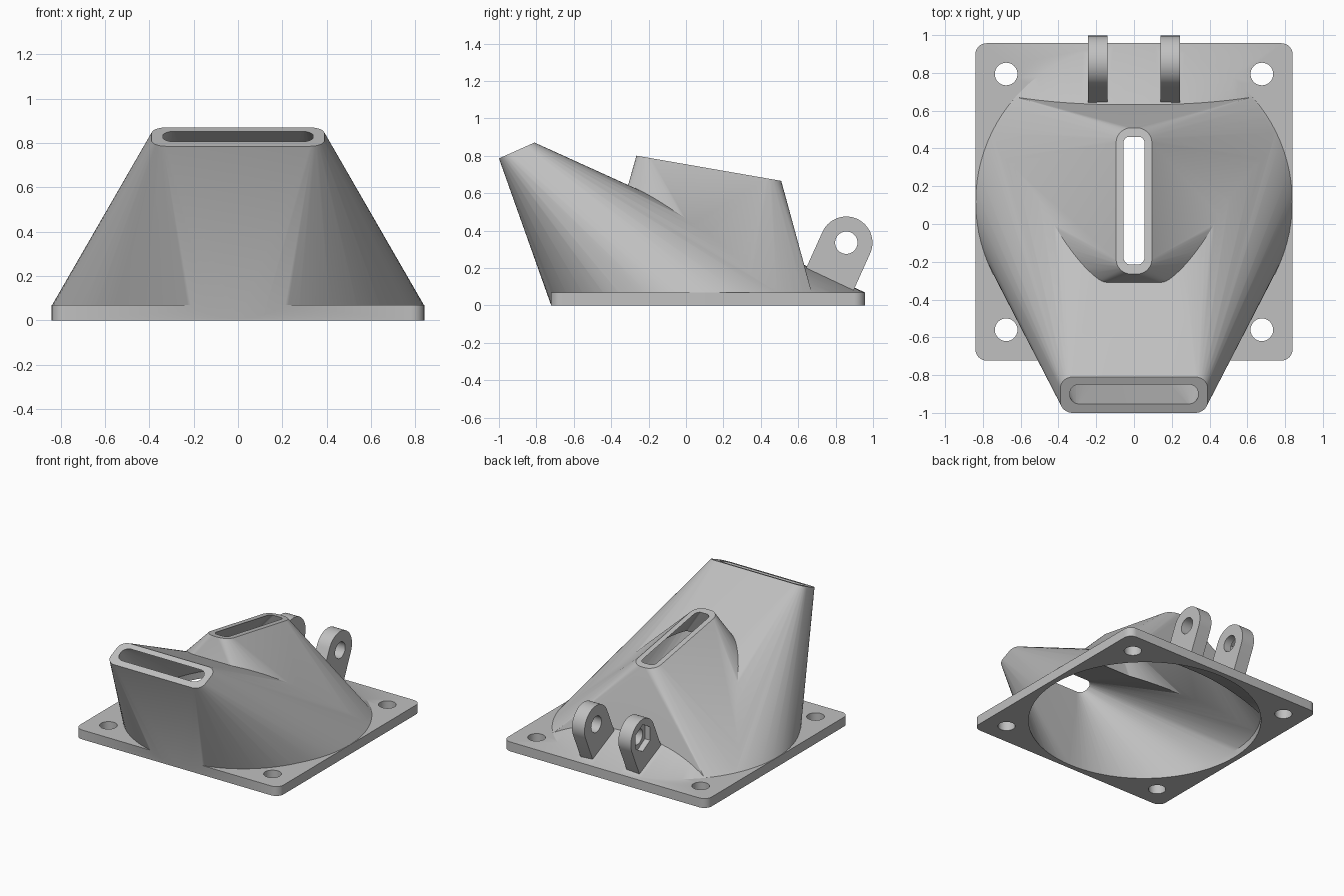
import bpy, bmesh
from math import sin, cos, pi, radians
from mathutils import Vector

cube = bpy.data.objects.get("Cube")
if cube:
    bpy.data.objects.remove(cube, do_unlink=True)

grey = bpy.data.materials.new("plain_grey")
grey.use_nodes = True
colour = (0.53, 0.53, 0.53, 1)
grey.diffuse_color = colour
grey.node_tree.nodes["Principled BSDF"].inputs["Base Color"].default_value = colour

MID_Y = 0.117          # centre of the plate and the round opening
PLATE = 0.07           # plate thickness


def hull(name, points):
    """Solid convex part wrapped around a set of points."""
    bm = bmesh.new()
    for p in points:
        bm.verts.new(p)
    bmesh.ops.remove_doubles(bm, verts=bm.verts, dist=0.0005)
    bmesh.ops.convex_hull(bm, input=bm.verts)
    loose = [v for v in bm.verts if not v.link_faces]
    bmesh.ops.delete(bm, geom=loose, context="VERTS")
    bmesh.ops.dissolve_limit(bm, angle_limit=radians(0.1), verts=bm.verts, edges=bm.edges)
    bmesh.ops.recalc_face_normals(bm, faces=bm.faces)
    mesh = bpy.data.meshes.new(name)
    bm.to_mesh(mesh)
    bm.free()
    mesh.materials.append(grey)
    obj = bpy.data.objects.new(name, mesh)
    bpy.context.collection.objects.link(obj)
    return obj


def rounded(hu, hv, r, steps=8):
    """Outline of a rounded rectangle as (u, v) pairs."""
    out = []
    for k, (su, sv) in enumerate([(1, 1), (-1, 1), (-1, -1), (1, -1)]):
        for i in range(steps + 1):
            a = (k + i / steps) * pi / 2
            out.append((su * (hu - r) + r * cos(a), sv * (hv - r) + r * sin(a)))
    return out


def slot(centre, direction, hu, hv, r, lift=0.0):
    """Rounded slot in a tilted plane, optionally lifted along its normal."""
    d = Vector(direction).normalized()
    n = Vector((1, 0, 0)).cross(d)
    return [Vector(centre) + Vector((u, 0, 0)) + d * v + n * lift
            for u, v in rounded(hu, hv, r)]


def disc(r, z0, z1, low=-2, high=2, sides=96):
    """Round base with its front and back limited to a strip."""
    pts = []
    for i in range(sides):
        a = 2 * pi * i / sides
        y = MID_Y + r * sin(a)
        if low <= y <= high:
            pts += [(r * cos(a), y, z) for z in (z0, z1)]
    for y in (low, high):
        if abs(y - MID_Y) < r:
            x = (r * r - (y - MID_Y) ** 2) ** 0.5
            pts += [(s * x, y, z) for s in (-1, 1) for z in (z0, z1)]
    return pts


def rod(axis, centre, r, a0, a1, sides=32, turn=0.0):
    """Points of a cylinder along x or z."""
    pts = []
    for i in range(sides):
        a = 2 * pi * i / sides + turn
        p, q = centre[0] + r * cos(a), centre[1] + r * sin(a)
        pts += [(e, p, q) if axis == "x" else (p, q, e) for e in (a0, a1)]
    return pts


def boolean(body, tool, operation):
    mod = body.modifiers.new(operation, "BOOLEAN")
    mod.operation = operation
    mod.solver = "EXACT"
    mod.object = tool
    bpy.context.view_layer.objects.active = body
    bpy.ops.object.modifier_apply(modifier=mod.name)
    bpy.data.objects.remove(tool, do_unlink=True)


# Mounting plate
body = hull("fan_duct", [(u, v + MID_Y, z) for u, v in rounded(0.84, 0.84, 0.06)
                         for z in (0, PLATE)])

# Outer shells of the wide front duct and the narrow upright duct
front = ((0, -0.905, 0.828), (0, 0.19, 0.085))
upright = ((0, 0.122, 0.733), (0, 0.775, -0.135))
boolean(body, hull("front_duct", disc(0.838, 0, PLATE)
                   + slot(*front, 0.39, 0.104, 0.065)), "UNION")
boolean(body, hull("upright_duct", disc(0.834, 0, PLATE, -0.47, 0.672)
                   + slot(*upright, 0.095, 0.393, 0.08)), "UNION")

# Hinge lugs leaning towards the duct
PIN = (0.857, 0.335)
R = 0.14
lean = Vector((-0.41, -0.91)).normalized()
for s in (-1, 1):
    x0, x1 = s * 0.14, s * 0.243
    pts = rod("x", PIN, R, x0, x1, 48)
    for side in (-1, 1):
        foot = Vector(PIN) + lean * 0.29 + Vector((-lean.y, lean.x)) * R * side
        pts += [(x, foot.x, max(foot.y, 0.01)) for x in (x0, x1)]
    boolean(body, hull("hinge_lug", pts), "UNION")

# Hollow insides of both ducts
boolean(body, hull("front_hollow", disc(0.80, -0.01, 0.05)
                   + slot(*front, 0.335, 0.052, 0.045)
                   + slot(*front, 0.335, 0.052, 0.045, 0.01)), "DIFFERENCE")
boolean(body, hull("upright_hollow", disc(0.797, -0.012, 0.05, -0.42, 0.622)
                   + slot(*upright, 0.045, 0.34, 0.03)
                   + slot(*upright, 0.045, 0.34, 0.03, 0.01)), "DIFFERENCE")

# Screw holes, pin hole and nut recess
for sx in (-1, 1):
    for sy in (-1, 1):
        boolean(body, hull("screw_hole", rod("z", (sx * 0.677, MID_Y + sy * 0.677),
                                             0.06, -0.05, 0.12)), "DIFFERENCE")
boolean(body, hull("pin_hole", rod("x", PIN, 0.06, -0.3, 0.3)), "DIFFERENCE")
boolean(body, hull("nut_recess", rod("x", PIN, 0.1, -0.3, -0.2, 6, pi / 6)), "DIFFERENCE")

# Smooth curved walls, crisp rims
bpy.ops.object.select_all(action="DESELECT")
body.select_set(True)
bpy.context.view_layer.objects.active = body
bpy.ops.object.shade_smooth_by_angle(angle=radians(30))
